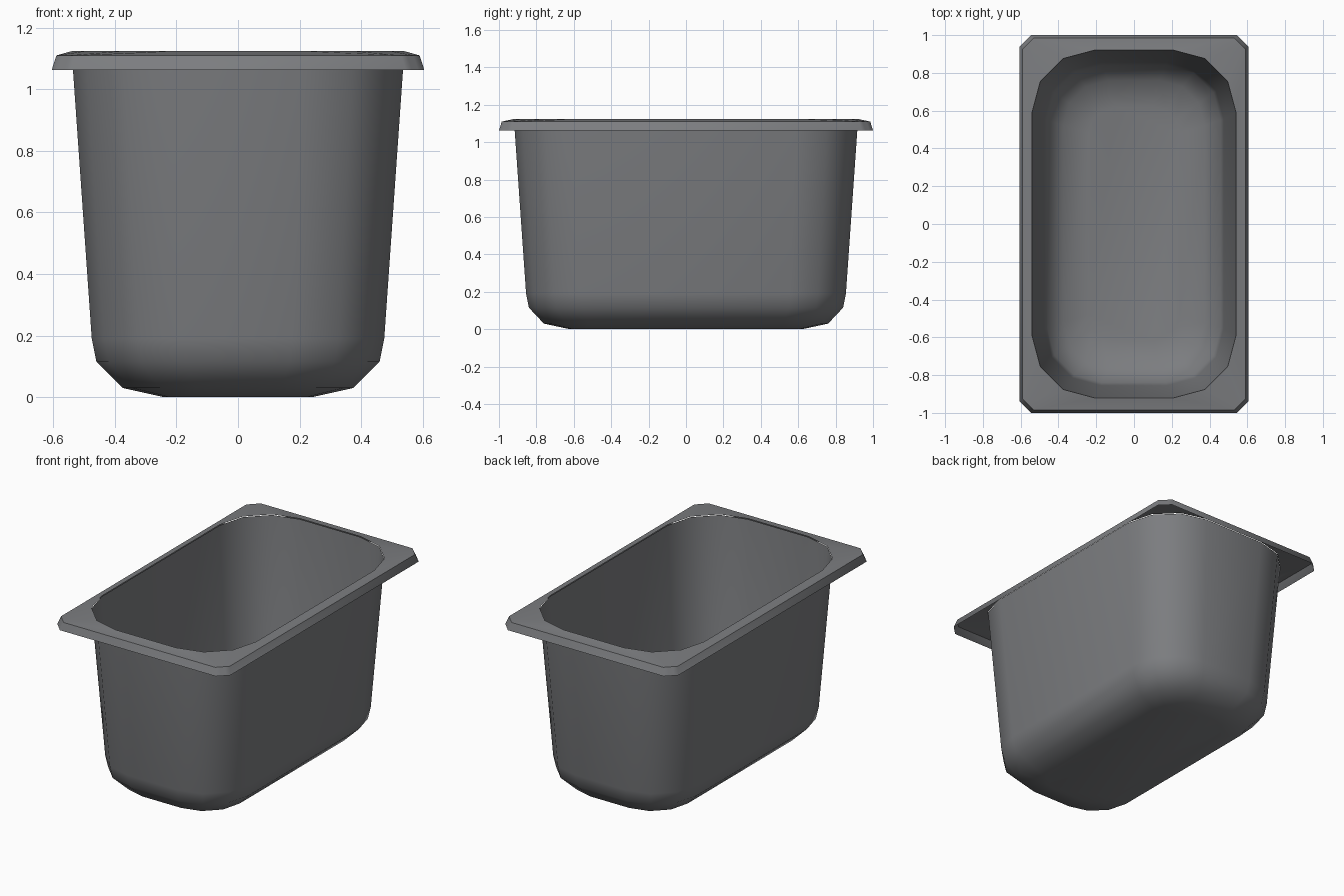
import bpy, bmesh, math

cube = bpy.data.objects.get("Cube")
if cube:
    bpy.data.objects.remove(cube)

steel = bpy.data.materials.new("brushed grey")
colour = (0.2, 0.205, 0.215, 1)
steel.diffuse_color = colour
steel.use_nodes = True
steel.node_tree.nodes["Principled BSDF"].inputs["Base Color"].default_value = colour


def ring(bm, hx, hy, z, r, rounded=True):
    """Rectangle with four points per corner, on an arc or on a straight chamfer."""
    verts = []
    for sx, sy in ((1, 1), (-1, 1), (-1, -1), (1, -1)):
        steps = range(4) if sx * sy > 0 else range(3, -1, -1)
        for i in steps:
            a = math.pi / 2 * i / 3
            u, v = (math.cos(a), math.sin(a)) if rounded else (1 - i / 3, i / 3)
            verts.append(bm.verts.new((sx * (hx - r + r * u), sy * (hy - r + r * v), z)))
    return verts


def loft(name, rings, cap=False):
    """Skin consecutive rings, optionally closing the first one."""
    bm = bmesh.new()
    loops = [ring(bm, *spec) for spec in rings]
    for low, high in zip(loops, loops[1:]):
        n = len(low)
        for i in range(n):
            j = (i + 1) % n
            bm.faces.new((low[i], low[j], high[j], high[i]))
    if cap:
        bm.faces.new(loops[0][::-1])
    mesh = bpy.data.meshes.new(name)
    bm.to_mesh(mesh)
    bm.free()
    mesh.materials.append(steel)
    obj = bpy.data.objects.new(name, mesh)
    bpy.context.collection.objects.link(obj)
    bpy.ops.object.select_all(action='DESELECT')
    obj.select_set(True)
    bpy.context.view_layer.objects.active = obj
    bpy.ops.object.shade_smooth_by_angle(angle=math.radians(50))
    return obj


# Tapered tub with a rounded foot
loft("tub", [
    (0.24, 0.62, 0.0, 0.14),
    (0.375, 0.76, 0.03, 0.24),
    (0.46, 0.84, 0.115, 0.29),
    (0.475, 0.855, 0.19, 0.30),
    (0.54, 0.92, 1.12, 0.33),
], cap=True)

# Sheet flange folded down at its outer edge
loft("rim", [
    (0.605, 1.0, 1.063, 0.06, False),
    (0.59, 0.985, 1.11, 0.06, False),
    (0.54, 0.92, 1.124, 0.33),
])
